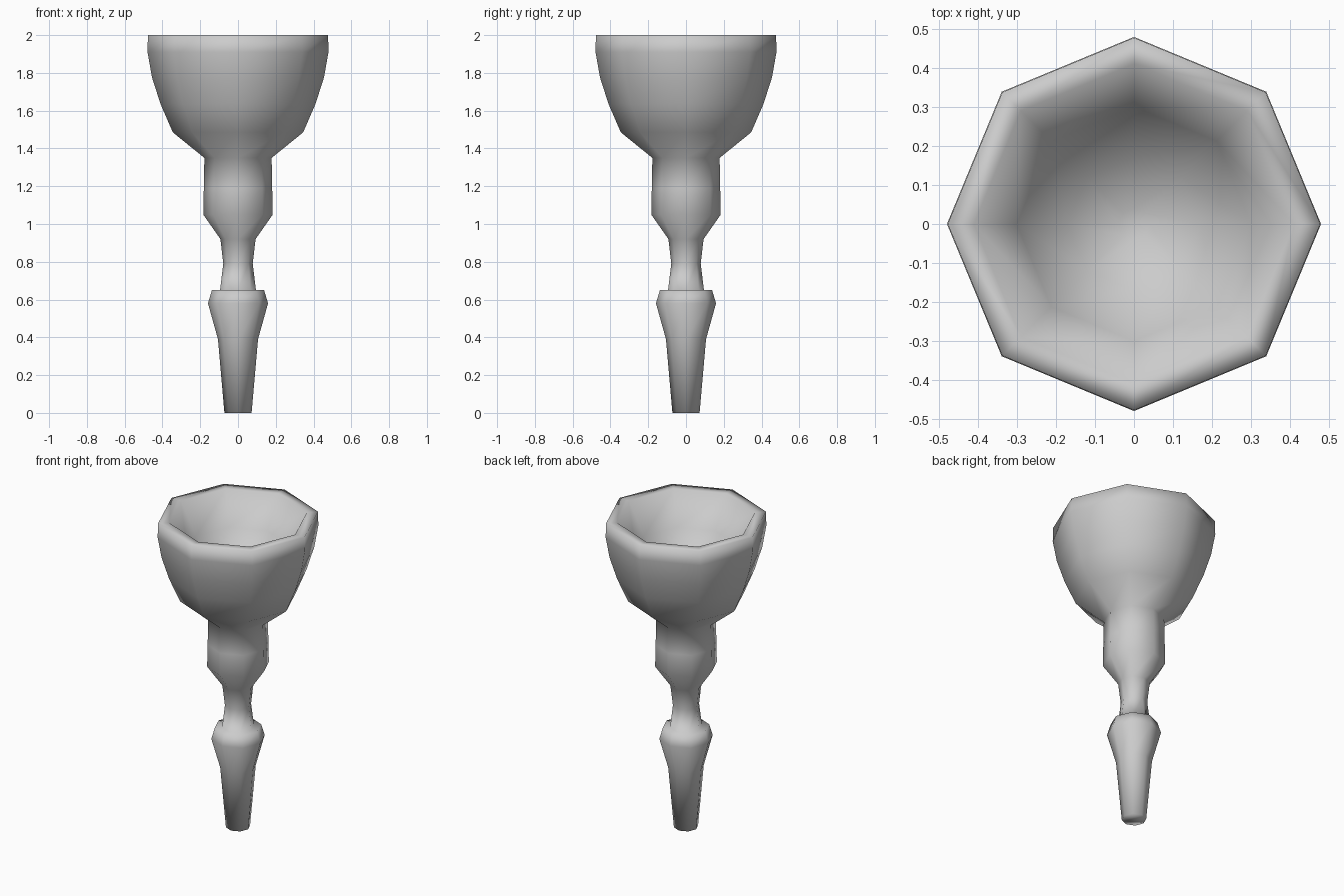
import bpy, bmesh
from math import cos, sin, tau

if "Cube" in bpy.data.objects:
    bpy.data.objects.remove(bpy.data.objects["Cube"])

SIDES = 8


def lathe(name, profile):
    """Turn (radius, z) points around z into an octagonal solid, capped at both ends."""
    bm = bmesh.new()
    rings = [[bm.verts.new((r * cos(tau * i / SIDES), r * sin(tau * i / SIDES), z))
              for i in range(SIDES)] for r, z in profile]
    for a, b in zip(rings, rings[1:]):
        for i in range(SIDES):
            j = (i + 1) % SIDES
            bm.faces.new((a[i], a[j], b[j], b[i]))
    bm.faces.new(rings[0][::-1])
    bm.faces.new(rings[-1])
    bmesh.ops.recalc_face_normals(bm, faces=bm.faces)
    for f in bm.faces:
        f.smooth = True
    mesh = bpy.data.meshes.new(name)
    bm.to_mesh(mesh)
    bm.free()
    obj = bpy.data.objects.new(name, mesh)
    bpy.context.collection.objects.link(obj)
    return obj


# Tapered handle with a shoulder
handle = [(0.072, 0), (0.106, 0.39), (0.159, 0.58), (0.138, 0.65)]
# Narrow neck widening into the collar
neck = [(0.095, 0.65), (0.078, 0.79), (0.093, 0.92), (0.184, 1.05),
        (0.181, 1.19), (0.178, 1.35)]
# Bowl outside, then rim and shallower hollow inside
bowl_outer = [(0.345, 1.485), (0.41, 1.635), (0.455, 1.775), (0.479, 1.91), (0.477, 2.0)]
bowl_inner = [(0.41, 2.0), (0.30, 1.80), (0.17, 1.67), (0.04, 1.62)]

lathe("torch_body", handle + neck + bowl_outer + bowl_inner)
